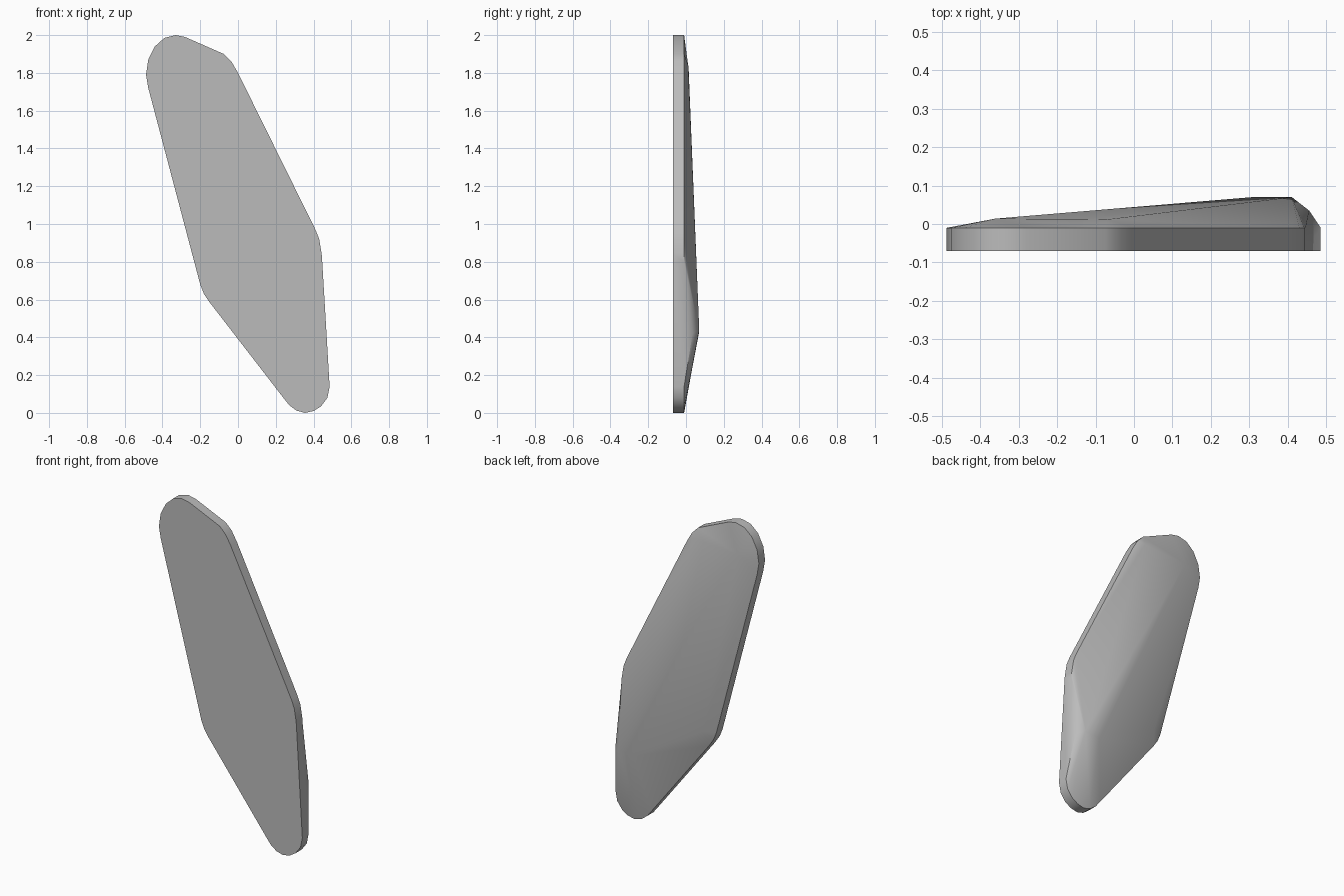
import bpy
import bmesh
import math

cube = bpy.data.objects.get("Cube")
if cube:
    bpy.data.objects.remove(cube, do_unlink=True)

FRONT, RIM = -0.07, -0.01

# Crown points on the raised back (x, y, z)
crown = {
    "top_outer": (-0.36, 0.014, 1.82),
    "top_inner": (-0.07, 0.012, 1.84),
    "peak": (0.41, 0.07, 0.44),
    "shoulder": (0.455, 0.035, 0.42),
    "peak_inner": (0.31, 0.07, 0.43),
    "elbow": (-0.13, 0.022, 0.68),
}

# Rounded outline (x, z), clockwise, grouped by the crown point it slopes up to
outline = [
    ("top_outer", [(-0.475, 1.72), (-0.487, 1.79), (-0.475, 1.87), (-0.44, 1.94),
                   (-0.39, 1.985), (-0.33, 2.0), (-0.28, 1.99)]),
    ("top_inner", [(-0.075, 1.9), (-0.035, 1.86), (0, 1.8)]),
    ("peak", [(0.41, 0.97), (0.43, 0.92), (0.443, 0.84)]),
    ("shoulder", [(0.446, 0.8), (0.485, 0.14)]),
    ("peak", [(0.473, 0.08), (0.44, 0.035), (0.4, 0.01), (0.355, 0)]),
    ("peak_inner", [(0.31, 0.012), (0.27, 0.042), (0.24, 0.08)]),
    ("elbow", [(-0.15, 0.585), (-0.18, 0.63), (-0.2, 0.68)]),
]


def make_material(name, value):
    mat = bpy.data.materials.new(name)
    mat.use_nodes = True
    color = (value, value, value, 1)
    mat.diffuse_color = color
    mat.node_tree.nodes["Principled BSDF"].inputs["Base Color"].default_value = color
    return mat


bm = bmesh.new()
tops = {name: bm.verts.new(co) for name, co in crown.items()}
loop = [(name, x, z) for name, points in outline for x, z in points]
front = [bm.verts.new((x, FRONT, z)) for _, x, z in loop]
rim = [bm.verts.new((x, RIM, z)) for _, x, z in loop]

# Flat front and straight side wall
bm.faces.new(front)
for i in range(len(loop)):
    j = (i + 1) % len(loop)
    bm.faces.new((front[i], front[j], rim[j], rim[i]))
    # Sloped back, from the rim up to the crown
    here, after = tops[loop[i][0]], tops[loop[j][0]]
    bm.faces.new((rim[i], rim[j], here))
    if here != after:
        bm.faces.new((rim[j], after, here))

# Crown faces
for names in (("top_outer", "top_inner", "peak"),
              ("top_outer", "peak", "peak_inner"),
              ("top_outer", "peak_inner", "elbow")):
    bm.faces.new([tops[n] for n in names])

bmesh.ops.recalc_face_normals(bm, faces=bm.faces)
mesh = bpy.data.meshes.new("tapered_panel")
bm.to_mesh(mesh)
bm.free()
mesh.materials.append(make_material("plain grey", 0.5))

panel = bpy.data.objects.new("tapered_panel", mesh)
bpy.context.collection.objects.link(panel)
bpy.ops.object.select_all(action='DESELECT')
panel.select_set(True)
bpy.context.view_layer.objects.active = panel
bpy.ops.object.shade_smooth_by_angle(angle=math.radians(35))
